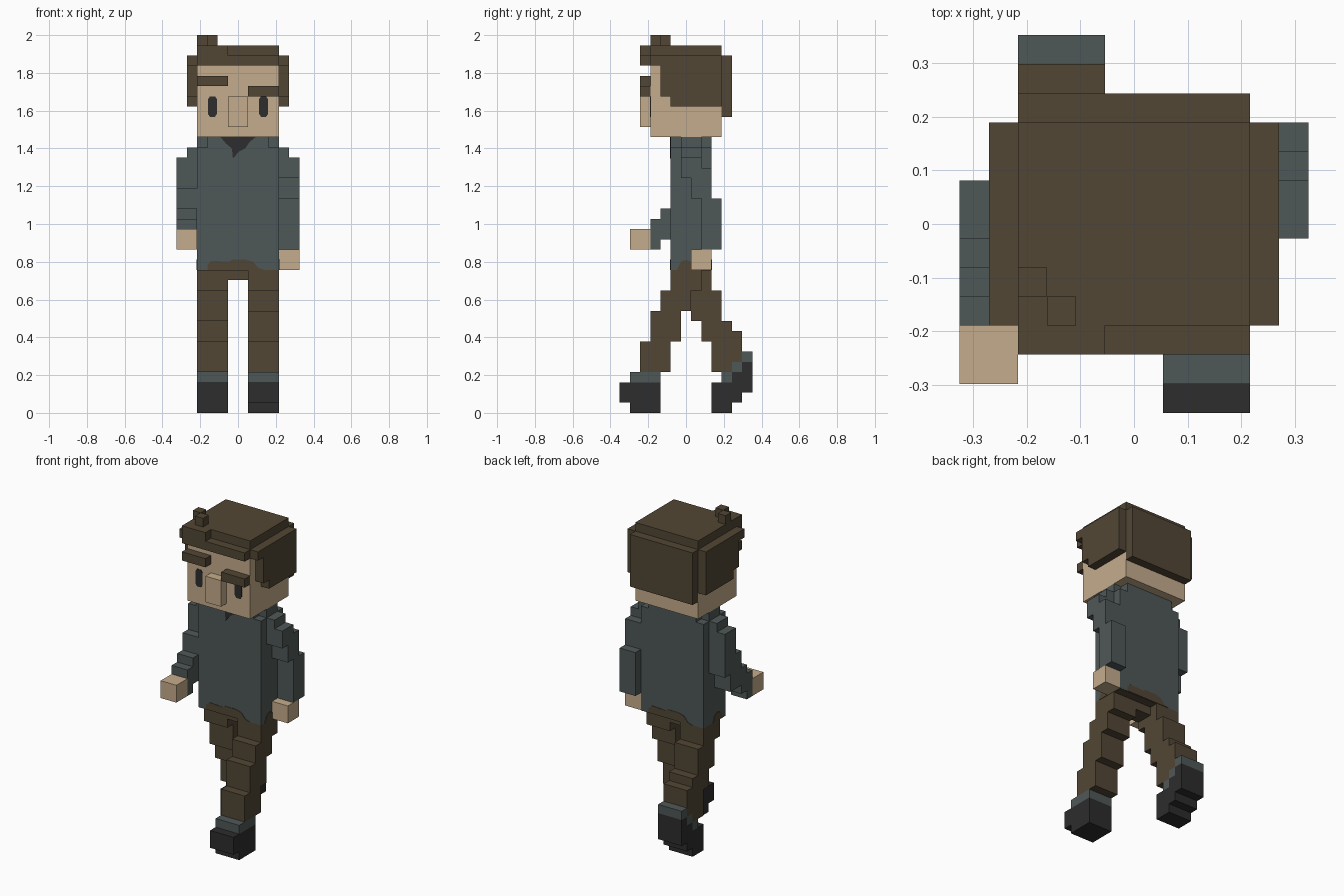
import bpy, bmesh
from mathutils import Vector

if "Cube" in bpy.data.objects:
    bpy.data.objects.remove(bpy.data.objects["Cube"])

U = 2 / 37  # voxel size; all box sizes are in voxels


def material(name, r, g, b):
    m = bpy.data.materials.new(name)
    m.diffuse_color = (r, g, b, 1)
    m.use_nodes = True
    m.node_tree.nodes["Principled BSDF"].inputs["Base Color"].default_value = m.diffuse_color
    return m


SKIN = material("skin tan", 0.56, 0.415, 0.264)
BROWN = material("dark brown", 0.084, 0.062, 0.035)
SHIRT = material("slate grey", 0.078, 0.099, 0.096)
BLACK = material("near black", 0.026, 0.026, 0.026)


def finish(name, bm, mat):
    bmesh.ops.recalc_face_normals(bm, faces=bm.faces)
    me = bpy.data.meshes.new(name)
    bm.to_mesh(me)
    bm.free()
    me.materials.append(mat)
    bpy.context.collection.objects.link(bpy.data.objects.new(name, me))


def blocks(name, mat, *boxes):
    """One object from boxes (x0, x1, y0, y1, z0, z1)."""
    bm = bmesh.new()
    for x0, x1, y0, y1, z0, z1 in boxes:
        vs = bmesh.ops.create_cube(bm, size=1)["verts"]
        for v in vs:
            v.co = Vector((x1 if v.co.x > 0 else x0, y1 if v.co.y > 0 else y0,
                           z1 if v.co.z > 0 else z0)) * U
    finish(name, bm, mat)


def limb(name, mat, x0, x1, *rows):
    """Stepped limb of constant width; rows are (y0, y1, z0, z1)."""
    blocks(name, mat, *[(x0, x1, *r) for r in rows])


def plate(name, mat, pts, axis, pos, out):
    """Thin painted panel; pts are (across, z) in voxels, facing out along axis."""
    bm = bmesh.new()

    def co(a, z, d):
        return Vector((a, d, z) if axis == "y" else (d, a, z)) * U
    near = [bm.verts.new(co(a, z, pos - out * 0.02)) for a, z in pts]
    far = [bm.verts.new(co(a, z, pos + out * 0.05)) for a, z in pts]
    bm.faces.new(near)
    bm.faces.new(far)
    for i in range(len(pts)):
        j = (i + 1) % len(pts)
        bm.faces.new((near[i], near[j], far[j], far[i]))
    finish(name, bm, mat)


# Head and face
blocks("head", SKIN, (-4, 4, -3.5, 3.5, 27, 35))
blocks("nose", SKIN, (-1, 1, -4.5, -3.5, 28, 31))
blocks("eyebrows", BROWN, (-4, -1, -4.5, -3.5, 32, 33), (1, 4, -4.5, -3.5, 31, 32))
for c, side in ((-2.5, "left"), (2.5, "right")):
    pts = [(-.25, 29), (.25, 29), (.45, 29.3), (.45, 30.7), (.25, 31), (-.25, 31),
           (-.45, 30.7), (-.45, 29.3)]
    plate("eye_" + side, BLACK, [(c + a, z) for a, z in pts], "y", -3.5, -1)

# Hair
blocks("hair_top", BROWN, (-4, 4, -3.5, 3.5, 35, 36))
blocks("hair_back", BROWN, (-4, 4, 3.5, 4.5, 29, 35))
blocks("hair_fringe", BROWN, (-4, -1, -4.5, -3.5, 34, 36), (-1, 4, -4.5, -3.5, 34, 35))
blocks("hair_tufts", BROWN, (-4, -3, -2.5, -1.5, 36, 37), (-3, -2, -3.5, -2.5, 36, 37))
for x, side in ((-5, "left"), (4, "right")):
    limb("hair_side_" + side, BROWN, x, x + 1,
         (-3.5, 3.5, 34, 35), (-2.5, 3.5, 31, 34), (-1.5, 3.5, 30, 31))

# Torso, collar and shoulders
blocks("shirt", SHIRT, (-4, 4, -1.5, 2.5, 14, 26), (-3, 3, -1.5, 2.5, 26, 27))
blocks("shoulders", SHIRT, *[(x, x + 1, -.5, 1.5, z, z + 1)
                             for x, z in ((-4, 26), (3, 26), (-5, 25), (4, 25))])
plate("collar", BLACK, [(-1.7, 27), (1.7, 27), (1.1, 26.5), (.7, 25.9), (.1, 25.6),
                        (-.5, 24.9), (-.6, 25.9), (-1.2, 26.4)], "y", -1.5, -1)

# Trouser waist showing under the shirt hem
waist = [(-3, 14), (-3, 14.5), (-2.6, 14.9), (-.9, 14.8), (-.6, 15), (.8, 15),
         (1.5, 14.8), (2, 14.2), (2.6, 14)]
plate("waist_front", BROWN, waist, "y", -1.5, -1)
plate("waist_back", BROWN, [(-a, z) for a, z in waist], "y", 2.5, 1)
for s, side in ((-1, "left"), (1, "right")):
    plate("waist_" + side, BROWN, [(-.9, 14), (-.5, 14.8), (0, 15), (.5, 14.8), (.8, 14)],
          "x", 4 * s, s)
blocks("waist_bottom", BROWN, (-3.98, 3.98, -1.48, 2.48, 13.95, 14.02))

# Left arm swings forward, right arm swings back
limb("left_sleeve", SHIRT, -6, -4, (-.5, 1.5, 20, 25), (-1.5, -.5, 18, 22),
     (-.5, .5, 18, 20), (-2.5, -1.5, 17, 20), (-3.5, -2.5, 16, 19))
limb("left_hand", SKIN, -6, -4, (-5.5, -3.5, 16, 18))
limb("right_sleeve", SHIRT, 4, 6, (-.5, 1.5, 24, 25), (-.5, 2.5, 23, 24),
     (.5, 2.5, 21, 23), (1.5, 3.5, 16, 21))
limb("right_hand", SKIN, 4, 6, (.5, 2.5, 14, 16))

# Hips and front (right) leg
blocks("hips", BROWN, (-1, 1, -.5, 1.5, 13, 14))
limb("front_leg", BROWN, 1, 4, (-1.5, 1.5, 12, 14), (-2.5, .5, 10, 12),
     (-3.5, -.5, 7, 10), (-4.5, -1.5, 4, 7))
limb("front_sock", SHIRT, 1, 4, (-5.5, -2.5, 3, 4))
limb("front_shoe", BLACK, 1, 4, (-6.5, -2.5, 1, 3), (-5.5, -2.5, 0, 1))

# Rear (left) leg with lifted heel
limb("rear_leg", BROWN, -4, -1, (-.5, 2.5, 12, 14), (.5, 3.5, 9, 12),
     (1.5, 4.5, 8, 9), (1.5, 5.5, 7, 8), (2.5, 5.5, 5, 7), (2.5, 4.5, 4, 5))
limb("rear_sock", SHIRT, -4, -1, (3.5, 4.5, 3, 4), (4.5, 5.5, 4, 5), (5.5, 6.5, 5, 6))
limb("rear_shoe", BLACK, -4, -1, (2.5, 4.5, 0, 1), (2.5, 5.5, 1, 2), (2.5, 6.5, 2, 3),
     (4.5, 6.5, 3, 4), (5.5, 6.5, 4, 5))
